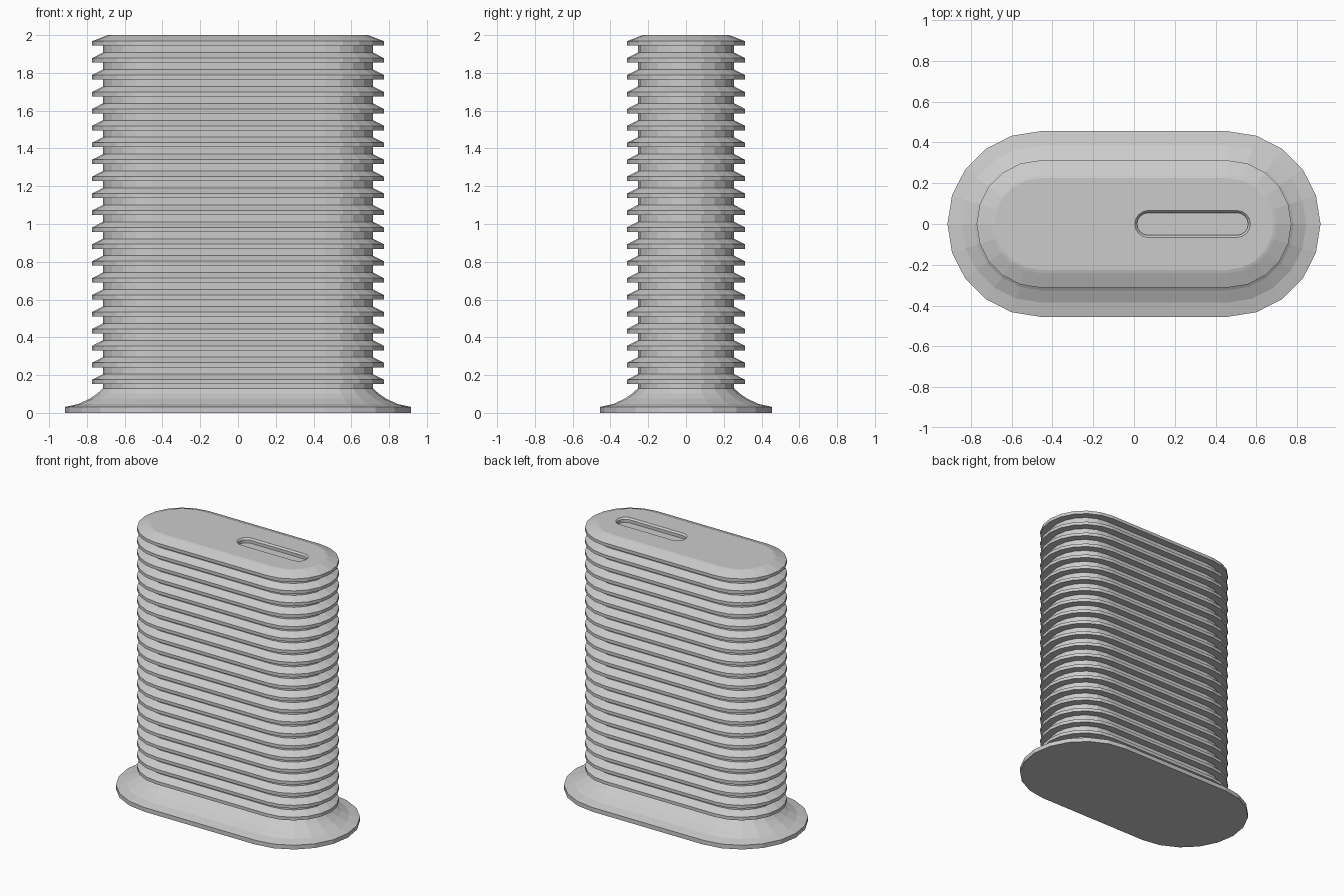
import bpy, bmesh, math

if "Cube" in bpy.data.objects:
    bpy.data.objects.remove(bpy.data.objects["Cube"])

HALF = 0.46     # half length of the straight sides
SEG = 10        # facets per rounded end

grey = bpy.data.materials.new("light_grey")
grey.diffuse_color = (0.6, 0.6, 0.6, 1)
grey.use_nodes = True
grey.node_tree.nodes["Principled BSDF"].inputs["Base Color"].default_value = grey.diffuse_color


def stadium(bm, r, z, cx=0.0, half=HALF, seg=SEG):
    """Ring of vertices shaped like a rounded slot."""
    ring = []
    for side in (1, -1):
        for i in range(seg + 1):
            a = -math.pi / 2 + math.pi * i / seg
            ring.append(bm.verts.new((cx + side * (half + r * math.cos(a)),
                                      side * r * math.sin(a), z)))
    return ring


def skin(bm, rings):
    for a, b in zip(rings, rings[1:]):
        n = len(a)
        for i in range(n):
            j = (i + 1) % n
            bm.faces.new((a[i], a[j], b[j], b[i]))


def finish(bm, name):
    mesh = bpy.data.meshes.new(name)
    bm.to_mesh(mesh)
    bm.free()
    mesh.materials.append(grey)
    ob = bpy.data.objects.new(name, mesh)
    bpy.context.collection.objects.link(ob)
    return ob


# Flared foot and ribbed column, as one (radius, height) profile
BODY = 0.255
FIN = 0.312
profile = [(0.455, 0), (0.455, 0.032), (0.385, 0.047), (0.325, 0.075),
           (0.285, 0.102), (BODY, 0.13)]
COUNT = 21
for k in range(COUNT):
    z = 0.152 + k * 0.0896
    profile += [(BODY, z), (FIN, z), (FIN, z + 0.024)]
    if k < COUNT - 1:
        profile.append((BODY, z + 0.053))
profile += [(0.24, 1.996), (0.225, 2.0)]

bm = bmesh.new()
rings = [stadium(bm, r, z) for r, z in profile]
skin(bm, rings)
bm.faces.new(rings[0][::-1])

# Flat top with a sunken slot
slot = [stadium(bm, r, z, 0.2875, 0.2175, 8)
        for r, z in ((0.066, 2.0), (0.055, 1.988), (0.055, 1.965))]
skin(bm, slot[::-1])
bm.faces.new(slot[-1])
edges = []
for ring in (rings[-1], slot[0]):
    for i, v in enumerate(ring):
        w = ring[(i + 1) % len(ring)]
        edges.append(bm.edges.get((v, w)))
bmesh.ops.triangle_fill(bm, edges=edges, use_beauty=True, normal=(0, 0, 1))
bmesh.ops.recalc_face_normals(bm, faces=bm.faces)
finish(bm, "ribbed_column")
